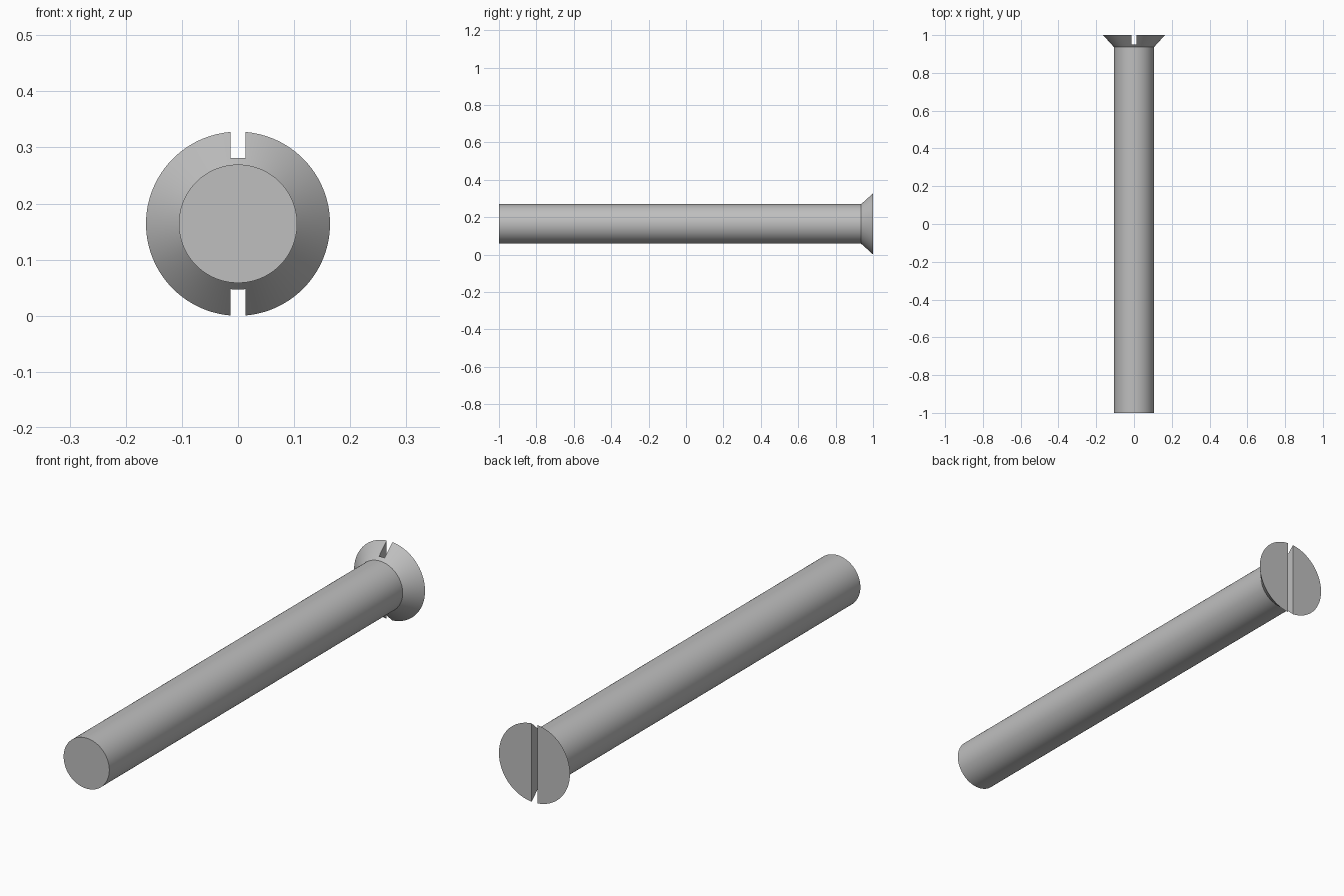
import bpy
import bmesh
from math import cos, sin, pi, radians

if "Cube" in bpy.data.objects:
    bpy.data.objects.remove(bpy.data.objects["Cube"], do_unlink=True)

SEGMENTS = 128
AXIS_Z = 0.164
SHANK_R, HEAD_R = 0.1055, 0.164
HEAD_Y, SLOT_Y = 0.936, 0.949
SLOT_WIDTH = 0.026

steel = bpy.data.materials.new("grey steel")
steel.use_nodes = True
steel.diffuse_color = (0.52, 0.52, 0.52, 1)
steel.node_tree.nodes["Principled BSDF"].inputs["Base Color"].default_value = steel.diffuse_color


def add_object(name, bm):
    bmesh.ops.recalc_face_normals(bm, faces=bm.faces)
    mesh = bpy.data.meshes.new(name)
    bm.to_mesh(mesh)
    bm.free()
    mesh.materials.append(steel)
    obj = bpy.data.objects.new(name, mesh)
    bpy.context.collection.objects.link(obj)
    obj.location.z = AXIS_Z
    return obj


def lathe(name, profile):
    """Closed round body along y from (y, radius) points."""
    bm = bmesh.new()
    rings = []
    for y, r in profile:
        angles = [2 * pi * i / SEGMENTS for i in range(SEGMENTS)]
        rings.append([bm.verts.new((r * cos(a), y, r * sin(a))) for a in angles])
    for a, b in zip(rings, rings[1:]):
        for i in range(SEGMENTS):
            j = (i + 1) % SEGMENTS
            bm.faces.new((a[i], a[j], b[j], b[i]))
    bm.faces.new(rings[0])
    bm.faces.new(rings[-1])
    return add_object(name, bm)


# Shank flaring into the countersunk head
screw = lathe("countersunk_screw", [(-1, SHANK_R), (HEAD_Y, SHANK_R), (1, HEAD_R)])

# Slot cutter, running right across the head
bm = bmesh.new()
bmesh.ops.create_cube(bm, size=1)
bmesh.ops.scale(bm, vec=(SLOT_WIDTH, 0.2, 0.5), verts=bm.verts)
bmesh.ops.translate(bm, vec=(0, SLOT_Y + 0.1, 0), verts=bm.verts)
cutter = add_object("slot_cutter", bm)
cutter.hide_render = True

slot = screw.modifiers.new("slot", 'BOOLEAN')
slot.operation = 'DIFFERENCE'
slot.solver = 'EXACT'
slot.object = cutter

# Apply the slot, then shade the round surfaces smooth
bpy.ops.object.select_all(action='DESELECT')
screw.select_set(True)
bpy.context.view_layer.objects.active = screw
bpy.ops.object.modifier_apply(modifier=slot.name)
bpy.data.objects.remove(cutter, do_unlink=True)
bpy.ops.object.shade_smooth_by_angle(angle=radians(30))
